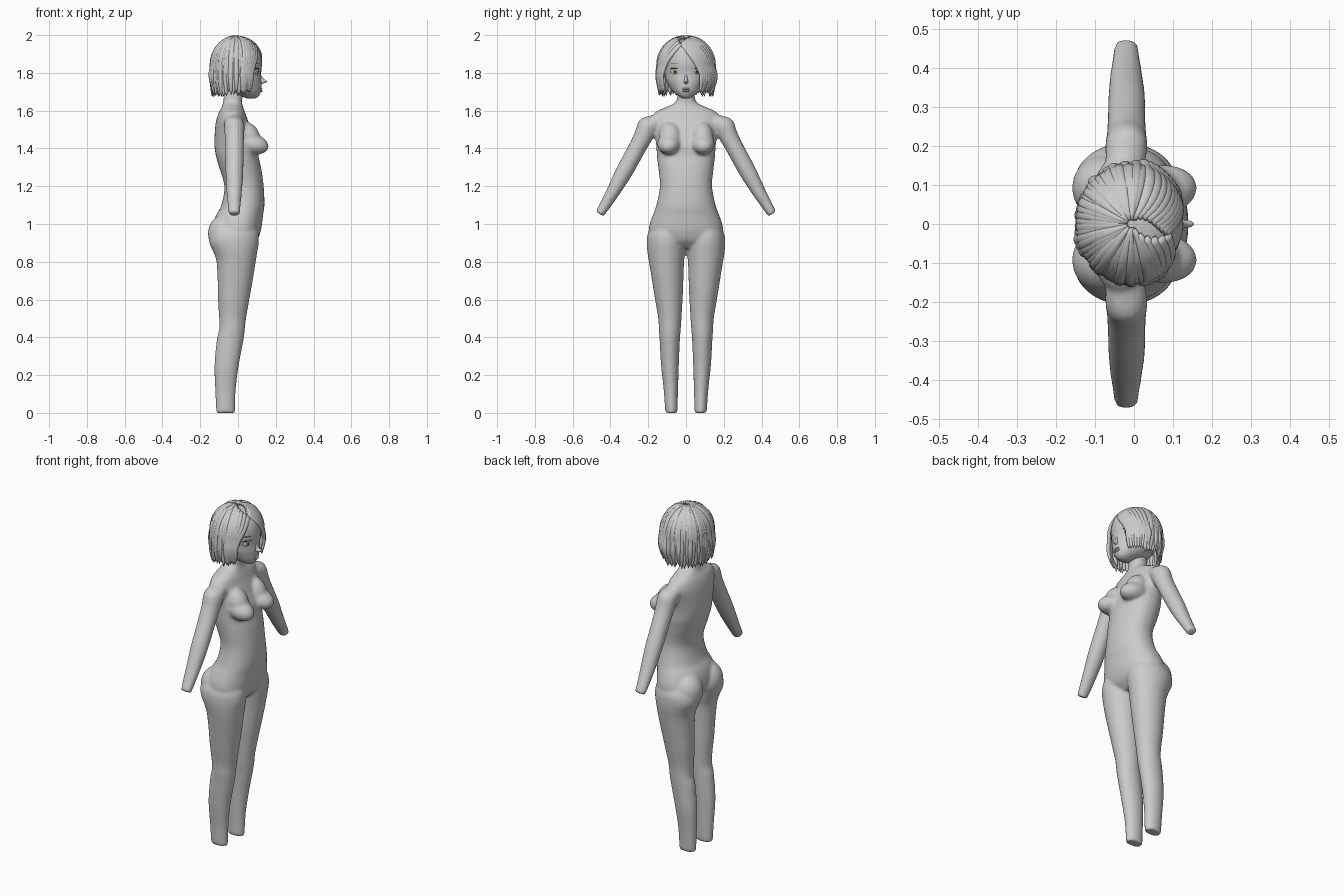
import bpy, bmesh, math, random
from mathutils import Vector, Matrix

if "Cube" in bpy.data.objects:
    bpy.data.objects.remove(bpy.data.objects["Cube"])

random.seed(4)
TAU = math.tau


def catmull(rows, steps):
    """Smoothly interpolate a list of equal-length number rows."""
    out = []
    for i in range(len(rows) - 1):
        a, b, c, d = (rows[max(0, min(len(rows) - 1, i + k))] for k in (-1, 0, 1, 2))
        for s in range(steps):
            t = s / steps
            out.append([q + .5 * t * (r - p + t * (2*p - 5*q + 4*r - e + t * (3*(q - r) + e - p)))
                        for p, q, r, e in zip(a, b, c, d)])
    return out + [list(rows[-1])]


def skin(bm, rings):
    """Bridge rings of points into a closed tube."""
    vs = [[bm.verts.new(p) for p in r] for r in rings]
    n = len(vs[0])
    faces = [bm.faces.new((a[i], a[(i+1) % n], b[(i+1) % n], b[i]))
             for a, b in zip(vs, vs[1:]) for i in range(n)]
    faces += [bm.faces.new(vs[0]), bm.faces.new(vs[-1])]
    bmesh.ops.recalc_face_normals(bm, faces=faces)


def loft(bm, rows, side=1, tilt=0, power=1.0, n=36, steps=5):
    """Rows are z, x back, x front, y inner, y outer; tilt leans the rings."""
    rings = []
    for z, x0, x1, y0, y1 in catmull(rows, steps):
        ring = []
        for k in range(n):
            c, s = math.cos(TAU*k/n), math.sin(TAU*k/n)
            c, s = (math.copysign(abs(v)**power, v) for v in (c, s))
            d = (y1 - y0) / 2 * s
            ring.append(((x0+x1)/2 + (x1-x0)/2*c,
                         side * ((y0+y1)/2 + d*math.cos(tilt)), z + d*math.sin(tilt)))
        rings.append(ring)
    skin(bm, rings)


def ball(bm, centre, size, ry=0, rz=0):
    m = (Matrix.Translation(centre) @ Matrix.Rotation(rz, 4, 'Z') @ Matrix.Rotation(ry, 4, 'Y')
         @ Matrix.Diagonal((*size, 1)))
    bmesh.ops.create_uvsphere(bm, u_segments=24, v_segments=14, radius=1, matrix=m)


def finish(bm, name, color=None):
    me = bpy.data.meshes.new(name)
    for f in bm.faces:
        f.smooth = True
    bm.to_mesh(me)
    bm.free()
    ob = bpy.data.objects.new(name, me)
    bpy.context.collection.objects.link(ob)
    if color:
        mat = bpy.data.materials.new(name)
        mat.diffuse_color = color
        mat.use_nodes = True
        mat.node_tree.nodes["Principled BSDF"].inputs["Base Color"].default_value = mat.diffuse_color
        me.materials.append(mat)
    return ob


# body: torso, neck, legs and arms fused into one skin
bm = bmesh.new()
torso = [(z, a, b, -w, w) for z, a, b, w in [
    (.87, -.07, .06, .07), (.91, -.10, .10, .17), (.96, -.125, .12, .195), (1.0, -.13, .127, .192),
    (1.05, -.115, .133, .175), (1.1, -.088, .14, .157), (1.2, -.072, .136, .138),
    (1.3, -.10, .122, .147), (1.36, -.117, .108, .154), (1.42, -.125, .105, .158),
    (1.5, -.122, .072, .17), (1.55, -.115, .052, .18), (1.59, -.102, .038, .165),
    (1.615, -.088, .028, .115), (1.64, -.08, .022, .062), (1.67, -.076, .024, .047), (1.74, -.07, .03, .045)]]
loft(bm, torso, power=.92)
leg = [(1.0, -.12, .09, .02, .17), (.95, -.15, .108, .004, .202), (.9, -.152, .11, .002, .208),
       (.85, -.13, .102, .004, .204), (.8, -.114, .094, .01, .196), (.7, -.108, .078, .014, .18),
       (.6, -.106, .06, .018, .164), (.5, -.1, .043, .024, .147), (.44, -.1, .036, .028, .144),
       (.39, -.112, .03, .032, .14), (.25, -.125, .004, .038, .132), (.12, -.121, -.012, .042, .118),
       (0, -.116, -.016, .045, .11)]
arm = [(1.555, -.07, .02, .07, .17), (1.525, -.074, .034, .135, .25), (1.46, -.07, .032, .178, .278),
       (1.40, -.068, .03, .213, .307), (1.27, -.066, .028, .286, .376), (1.16, -.06, .02, .357, .427),
       (1.053, -.05, .01, .432, .482)]
for s in (1, -1):
    loft(bm, leg, s)
    loft(bm, arm, s, tilt=math.radians(30))
    ball(bm, (.07, s*.088, 1.425), (.095, .064, .055), math.radians(14), s*.10)
    ball(bm, (.055, s*.085, 1.46), (.062, .06, .085), math.radians(-25))
    ball(bm, (-.07, s*.093, .95), (.09, .088, .1))
body = finish(bm, "body")
rem = body.modifiers.new("fuse", 'REMESH')
rem.mode, rem.voxel_size, rem.use_smooth_shade = 'VOXEL', .0085, True
smo = body.modifiers.new("soften", 'SMOOTH')
smo.factor, smo.iterations = .5, 7

# head with nose
bm = bmesh.new()
loft(bm, [(z, a, b, -w, w) for z, a, b, w in [
    (1.664, .05, .09, .014), (1.675, .02, .108, .036), (1.70, -.05, .121, .068), (1.73, -.095, .124, .09),
    (1.76, -.115, .124, .105), (1.8, -.122, .121, .114), (1.85, -.126, .127, .12),
    (1.9, -.12, .12, .114), (1.94, -.1, .1, .094), (1.967, -.06, .06, .06), (1.977, -.02, .02, .02)]])
loft(bm, [(1.79, .10, .121, -.006, .006), (1.768, .10, .137, -.009, .009),
          (1.754, .10, .154, -.011, .011), (1.745, .10, .138, -.009, .009), (1.74, .10, .122, -.005, .005)], n=16)
for z in (1.716, 1.704):
    ball(bm, (.119, 0, z), (.010, .02, .006))
finish(bm, "head")

# eyes, lashes and brows
for s, side in ((1, "left"), (-1, "right")):
    for name, x, z, size, col in (
            ("eye_white", .099, 1.806, (.006, .026, .017), (.75, .75, .75, 1)),
            ("iris", .1025, 1.806, (.005, .013, .016), (.3, .32, .12, 1)),
            ("pupil", .1055, 1.806, (.004, .006, .008), (.02, .02, .02, 1)),
            ("lash", .102, 1.823, (.007, .029, .003), (.05, .05, .05, 1)),
            ("brow", .106, 1.851, (.006, .027, .003), (.1, .1, .1, 1))):
        bm = bmesh.new()
        ball(bm, (x, s*.058, z), size, 0, s*math.radians(27))
        finish(bm, f"{name}_{side}", col)


# hair: flattened locks that run over the skull and hang down
def lock(bm, th0, th1, ph0, zend, width, scale=1.0, flare=0.0):
    pts = []
    steps = 20
    for i in range(steps + 1):
        t = i / steps
        e = min(1, t / .7)
        th = math.radians(th0 + (th1 - th0) * e**.8)
        u = min(1, t / .58)
        ph = math.radians(ph0 + (92 - ph0) * u)
        d = max(0, (t - .58) / .42)
        r = math.sin(ph) * scale * (1 + flare * math.sin(d * 4.2))
        pts.append(Vector((-.008 + .133*r*math.cos(th), .146*r*math.sin(th),
                           1.842 + .148*scale*math.cos(ph) - d * (1.838 - zend))))
    rings = []
    for i, p in enumerate(pts):
        tan = (pts[min(i+1, steps)] - pts[max(i-1, 0)]).normalized()
        out = p - Vector((-.008, 0, min(p.z, 1.84)))
        across = tan.cross(out).normalized()
        up = across.cross(tan).normalized()
        t = i / steps
        spread = min(1, .25 + Vector((p.x + .008, p.y)).length / .12)
        taper = max(.08, math.sqrt(max(0, 1 - max(0, (t - .6) / .4)**2)))
        w, h = width * spread * taper, .0105 * min(1, .5 + spread * .5) * taper
        rings.append([p + across*w*math.cos(TAU*k/10) + up*h*math.sin(TAU*k/10) for k in range(10)])
    skin(bm, rings)


bm = bmesh.new()
rnd = random.uniform
# back and sides, outer and inner layers
for count, scale, width in ((34, 1.0, .0155), (24, .92, .018)):
    for i in range(count):
        th = 78 + (282 - 78) * i / (count - 1)
        lock(bm, th + rnd(-2, 2), th, 4, 1.685 + rnd(-.012, .018), width, scale * rnd(.985, 1.015), rnd(.0, .07))
# swept fringe on the left of the parting, and the short right side
for i in range(9):
    k = i / 8
    lock(bm, -12 + 62*k*k, 33 + 43*k, 42 - 36*k, 1.70 - .015*k + rnd(-.01, .01), .0165, 1.01, .05 + .05*k)
for i in range(6):
    k = i / 5
    lock(bm, -16 - 44*k, -56 - 20*k, 44 - 38*k, 1.70 + rnd(-.015, .01), .0165, 1.01, .05)
finish(bm, "hair")
